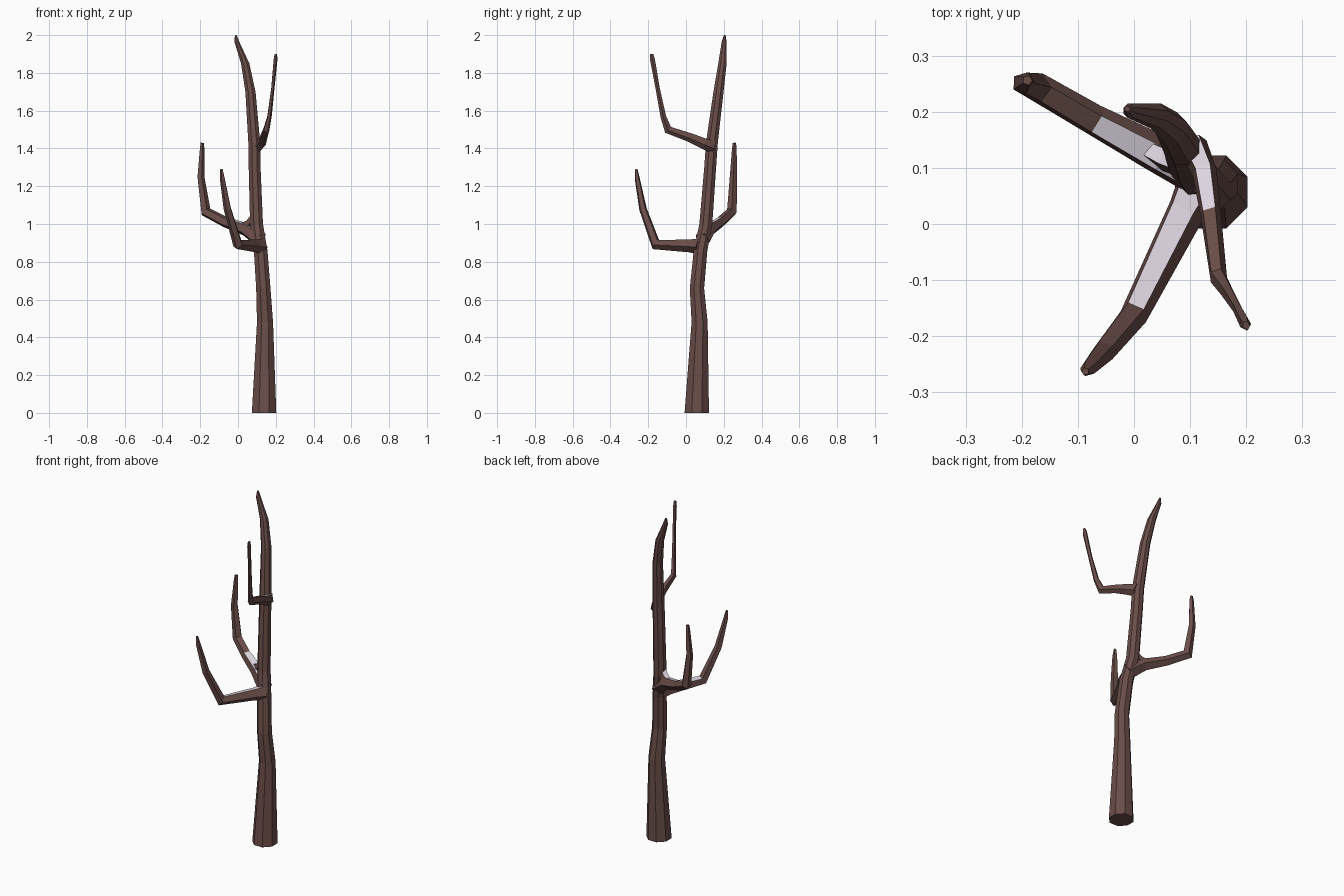
import bpy, bmesh, math
from mathutils import Vector


def material(name, rgb):
    m = bpy.data.materials.new(name)
    m.diffuse_color = (*rgb, 1)
    return m


BARK = material("brown bark", (0.145, 0.075, 0.066))
SNOW = material("pale snow", (0.74, 0.68, 0.76))


def limb(name, points, sides, phase=0, flat_rings=False, width=1, snow=()):
    """Tapered faceted tube. points = (x, y, z, radius); snow = segments with a white top."""
    pts = [Vector(p[:3]) for p in points]
    run = pts[-1] - pts[0]
    side = Vector((1, 0, 0)) if flat_rings else run.cross(Vector((0, 0, 1))).normalized()
    bm = bmesh.new()
    rings = []
    for i, p in enumerate(pts):
        a = (p - pts[max(i - 1, 0)]).normalized()
        b = (pts[min(i + 1, len(pts) - 1)] - p).normalized()
        t = Vector((0, 0, 1)) if flat_rings else (a + b).normalized()
        # stretch the ring across a bend so the limb keeps its thickness
        miter = 1 if flat_rings or a.length == 0 or b.length == 0 else 1 / max(t.dot(b), 0.6)
        up = side.cross(t).normalized()
        r = points[i][3]
        ring = []
        for k in range(sides):
            ang = phase + (k - 0.5) * math.tau / sides
            ring.append(bm.verts.new(p + up * (math.cos(ang) * r * miter)
                                     + side * (math.sin(ang) * r * width)))
        rings.append(ring)
    for i in range(len(rings) - 1):
        for k in range(sides):
            n = (k + 1) % sides
            f = bm.faces.new((rings[i][k], rings[i][n], rings[i + 1][n], rings[i + 1][k]))
            f.material_index = int(k == 0 and i in snow)
    bm.faces.new(rings[0])
    bm.faces.new(rings[-1])
    bmesh.ops.recalc_face_normals(bm, faces=bm.faces)
    me = bpy.data.meshes.new(name)
    bm.to_mesh(me)
    bm.free()
    me.materials.append(BARK)
    me.materials.append(SNOW)
    ob = bpy.data.objects.new(name, me)
    bpy.context.collection.objects.link(ob)
    return ob


# Trunk, leaning back and curling left at the top
limb("trunk", [
    (0.138, 0.057, 0.00, 0.070), (0.143, 0.072, 0.48, 0.046),
    (0.134, 0.058, 0.66, 0.041), (0.120, 0.077, 0.86, 0.039),
    (0.098, 0.105, 1.00, 0.037), (0.088, 0.128, 1.30, 0.034),
    (0.086, 0.137, 1.43, 0.034), (0.066, 0.172, 1.70, 0.029),
    (0.038, 0.193, 1.85, 0.024), (-0.006, 0.202, 1.965, 0.014),
    (-0.012, 0.205, 2.00, 0.005)], 8, flat_rings=True)

# Lower branch reaching forward
limb("front_branch", [
    (0.118, 0.075, 0.882, 0.046), (0.092, 0.025, 0.885, 0.036),
    (0.000, -0.160, 0.892, 0.026), (-0.055, -0.228, 1.08, 0.021),
    (-0.082, -0.258, 1.24, 0.014), (-0.087, -0.263, 1.29, 0.007)],
    5, phase=0.2, snow=(0, 1))

# Lower branch reaching back and left
limb("back_branch", [
    (0.118, 0.088, 0.915, 0.044), (0.040, 0.125, 0.972, 0.036),
    (-0.072, 0.185, 1.012, 0.029), (-0.172, 0.243, 1.065, 0.027),
    (-0.198, 0.251, 1.25, 0.020), (-0.191, 0.256, 1.40, 0.013),
    (-0.190, 0.256, 1.43, 0.009)], 5, phase=-0.15, snow=(0, 1))

# Snow-dusted crotch where the back branch meets the trunk
limb("branch_crotch", [
    (0.085, 0.105, 1.035, 0.022), (0.060, 0.116, 1.000, 0.024),
    (0.015, 0.138, 0.985, 0.020)], 5, snow=(0, 1))

# Thin upper branch
limb("upper_branch", [
    (0.102, 0.145, 1.410, 0.038), (0.125, 0.095, 1.428, 0.031),
    (0.136, 0.020, 1.460, 0.026), (0.150, -0.095, 1.500, 0.021),
    (0.166, -0.120, 1.57, 0.016), (0.184, -0.150, 1.72, 0.012),
    (0.198, -0.177, 1.87, 0.014), (0.200, -0.181, 1.90, 0.009)],
    5, width=0.75, snow=(0, 1))
